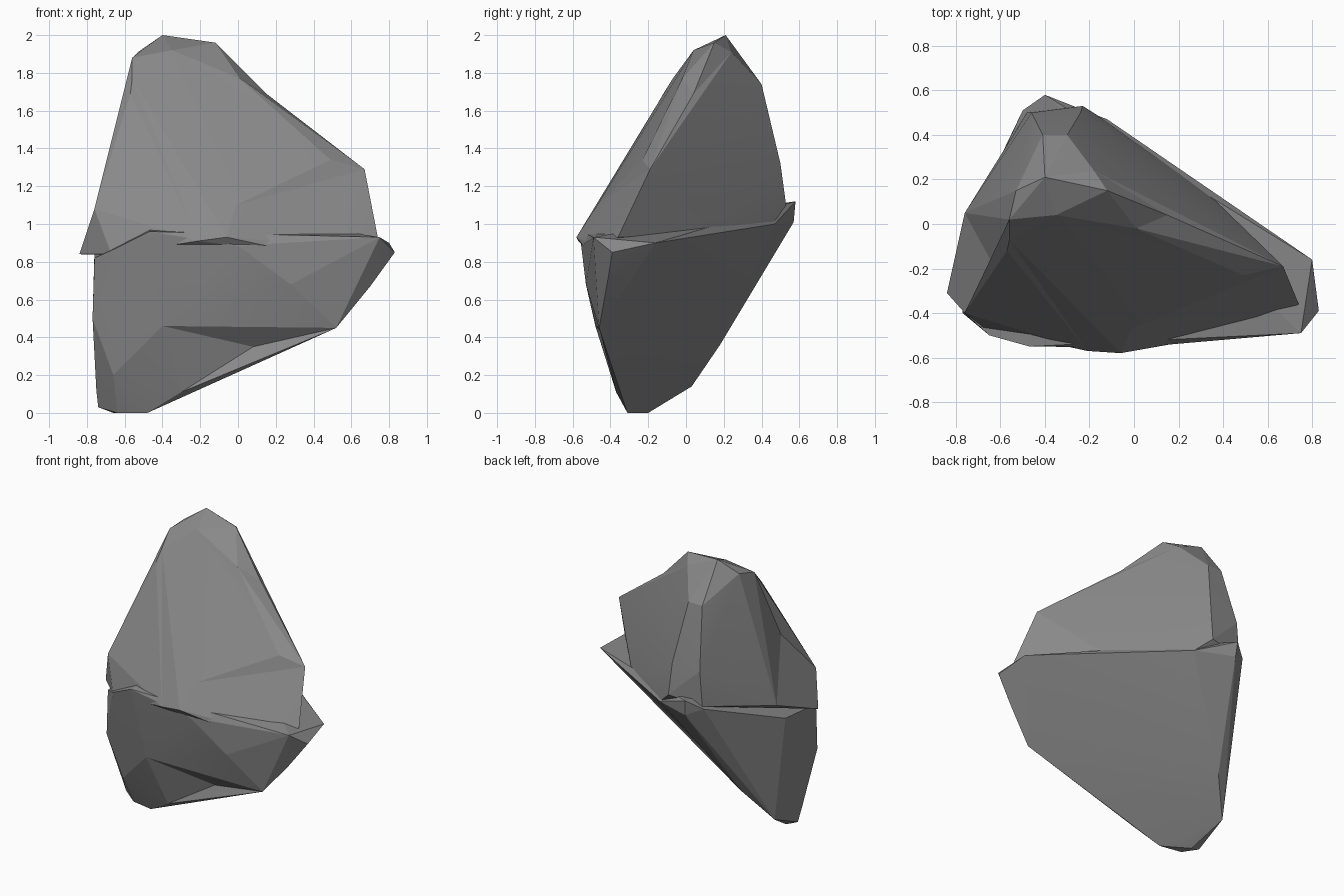
import bpy, bmesh
from math import radians
from mathutils import Vector
from mathutils.geometry import intersect_point_line

if "Cube" in bpy.data.objects:
    bpy.data.objects.remove(bpy.data.objects["Cube"])

grey = bpy.data.materials.new("dark_stone")
grey.diffuse_color = (0.25, 0.25, 0.25, 1)
grey.use_nodes = True
grey.node_tree.nodes["Principled BSDF"].inputs["Base Color"].default_value = grey.diffuse_color


def edge_distance(edge, p):
    """Distance from a point to an edge segment."""
    a, b = (v.co for v in edge.verts)
    t = intersect_point_line(p, a, b)[1]
    return (a.lerp(b, min(max(t, 0.0), 1.0)) - p).length


def faceted_stone(name, corners, chips):
    """Stretch a faceted skin around corners, then knock chips into its edges."""
    bm = bmesh.new()
    for c in corners:
        bm.verts.new(c)
    hull = bmesh.ops.convex_hull(bm, input=bm.verts[:])
    loose = {g for g in hull["geom_interior"] + hull["geom_unused"]
             if isinstance(g, bmesh.types.BMVert)}
    bmesh.ops.delete(bm, geom=list(loose), context='VERTS')
    bmesh.ops.triangulate(bm, faces=bm.faces[:])
    for c in chips:
        p = Vector(c)
        edge = min(bm.edges, key=lambda e: edge_distance(e, p))
        cut = bmesh.ops.subdivide_edges(bm, edges=[edge], cuts=1)
        vert = next(g for g in cut["geom_inner"] if isinstance(g, bmesh.types.BMVert))
        vert.co = p
        bmesh.ops.triangulate(bm, faces=[f for f in bm.faces if len(f.verts) > 3])
    bmesh.ops.recalc_face_normals(bm, faces=bm.faces[:])
    mesh = bpy.data.meshes.new(name)
    bm.to_mesh(mesh)
    bm.free()
    mesh.materials.append(grey)
    obj = bpy.data.objects.new(name, mesh)
    bpy.context.collection.objects.link(obj)
    bpy.ops.object.select_all(action='DESELECT')
    obj.select_set(True)
    bpy.context.view_layer.objects.active = obj
    bpy.ops.object.shade_smooth_by_angle(angle=radians(8))
    return obj


# Upper stone: leaning peak down to the crack
peak = [(-0.40, 0.21, 2.00), (-0.12, 0.15, 1.96), (-0.53, 0.15, 1.91),
        (-0.35, 0.04, 1.92), (-0.56, 0.02, 1.88), (-0.56, -0.07, 1.77),
        (-0.18, 0.24, 1.91), (-0.41, 0.40, 1.74), (-0.30, 0.40, 1.74)]
shoulders = [(0.67, -0.19, 1.29), (-0.57, -0.37, 1.18), (-0.01, -0.47, 1.10),
             (-0.46, 0.50, 1.32), (-0.24, 0.50, 1.32)]
upper_rim = [(-0.76, -0.40, 1.08), (-0.84, -0.31, 0.84), (-0.67, -0.47, 0.84),
             (-0.21, -0.57, 0.91), (-0.06, -0.58, 0.93), (-0.12, -0.54, 0.88),
             (0.45, -0.49, 0.82), (0.53, -0.46, 0.88), (0.74, -0.36, 0.93),
             (0.34, 0.13, 0.95), (-0.12, 0.46, 1.00), (-0.23, 0.53, 1.10),
             (-0.48, 0.50, 1.07), (-0.76, 0.05, 0.98)]
upper_chips = [(-0.57, -0.12, 1.69), (-0.64, -0.17, 1.38), (0.15, 0.04, 1.69),
               (0.01, -0.02, 1.77), (0.49, -0.23, 1.34)]
faceted_stone("upper_stone", peak + shoulders + upper_rim, upper_chips)

# Lower stone: broad ledge at the crack, tapering to a small foot at the left
lower_rim = [(0.80, -0.16, 0.90), (0.83, -0.39, 0.85), (0.75, -0.49, 0.93),
             (0.00, -0.555, 0.885), (-0.47, -0.55, 0.96), (-0.65, -0.50, 0.87),
             (-0.76, -0.40, 0.82), (-0.76, -0.05, 0.85), (-0.50, 0.51, 1.06),
             (-0.40, 0.58, 1.12), (-0.39, 0.57, 1.01), (-0.12, 0.47, 1.00)]
belly = [(0.70, -0.42, 0.67), (0.52, -0.46, 0.45), (0.41, -0.45, 0.42),
         (0.28, -0.53, 0.68), (-0.10, -0.52, 0.68), (-0.40, -0.48, 0.46),
         (-0.77, -0.40, 0.50), (-0.57, 0.18, 0.36)]
foot = [(-0.74, -0.22, 0.03), (-0.66, -0.20, 0.00), (-0.64, -0.28, 0.00),
        (-0.48, -0.31, 0.00), (-0.66, -0.37, 0.20), (-0.30, -0.37, 0.11),
        (-0.75, -0.25, 0.12), (-0.73, 0.03, 0.14)]
lower_chips = [(0.08, -0.38, 0.35)]
faceted_stone("lower_stone", lower_rim + belly + foot, lower_chips)
